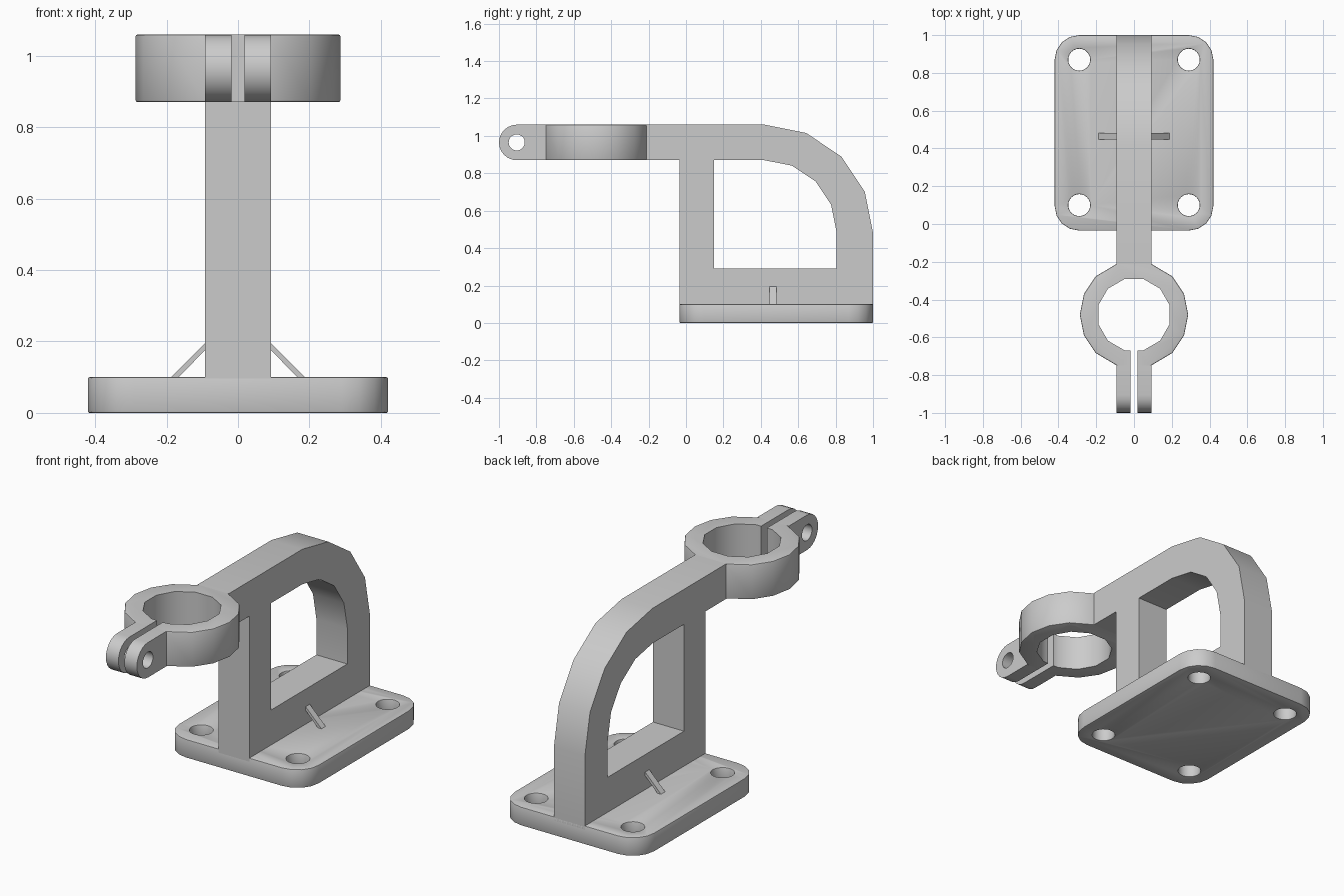
import bpy, bmesh
from math import sin, cos, radians, pi, hypot

cube = bpy.data.objects.get("Cube")
if cube:
    bpy.data.objects.remove(cube)

grey = bpy.data.materials.new("plain grey")
grey.use_nodes = True
grey.diffuse_color = (0.6, 0.6, 0.6, 1)
grey.node_tree.nodes["Principled BSDF"].inputs["Base Color"].default_value = (0.6, 0.6, 0.6, 1)

HALF = 0.093            # half thickness of the frame
LOW, TOP = 0.87, 1.06   # height range of the arm and clamp
RING_Y = -0.48
FRONT = -0.035

PLANES = {
    "xy": lambda a, b, c: (a, b, c),
    "yz": lambda a, b, c: (c, a, b),
    "xz": lambda a, b, c: (a, c, b),
}


def arc(cx, cy, r, start, end, steps):
    angles = [radians(start + (end - start) * i / steps) for i in range(steps + 1)]
    return [(cx + r * cos(t), cy + r * sin(t)) for t in angles]


def prism(name, points, plane, lo, hi):
    """Extrude a flat outline between two positions on the remaining axis."""
    place = PLANES[plane]
    bm = bmesh.new()
    face = bm.faces.new([bm.verts.new(place(a, b, lo)) for a, b in points])
    moved = bmesh.ops.extrude_face_region(bm, geom=[face])["geom"]
    shift = place(0, 0, hi - lo)
    bmesh.ops.translate(bm, vec=shift, verts=[v for v in moved if isinstance(v, bmesh.types.BMVert)])
    bmesh.ops.recalc_face_normals(bm, faces=bm.faces)
    mesh = bpy.data.meshes.new(name)
    bm.to_mesh(mesh)
    bm.free()
    mesh.materials.append(grey)
    obj = bpy.data.objects.new(name, mesh)
    bpy.context.collection.objects.link(obj)
    return obj


def activate(obj):
    bpy.ops.object.select_all(action="DESELECT")
    obj.select_set(True)
    bpy.context.view_layer.objects.active = obj


def cut(obj, cutter):
    mod = obj.modifiers.new("cut", "BOOLEAN")
    mod.operation = "DIFFERENCE"
    mod.solver = "EXACT"
    mod.object = cutter
    activate(obj)
    bpy.ops.object.modifier_apply(modifier=mod.name)
    bpy.data.objects.remove(cutter)


def smooth(obj):
    activate(obj)
    bpy.ops.object.shade_smooth_by_angle(angle=radians(35))


# Base plate with rounded corners and four bolt holes
r, w = 0.13, 0.42
outline = (arc(w - r, 1 - r, r, 0, 90, 4) + arc(r - w, 1 - r, r, 90, 180, 4)
           + arc(r - w, FRONT + r, r, 180, 270, 4) + arc(w - r, FRONT + r, r, 270, 360, 4))
base = prism("base_plate", outline, "xy", 0, 0.1)
for x in (-0.29, 0.29):
    for y in (0.1, 0.87):
        cut(base, prism("hole_cutter", arc(x, y, 0.058, 0, 345, 23), "xy", -0.1, 0.2))
bevel = base.modifiers.new("soft edges", "BEVEL")
bevel.width = 0.006
bevel.segments = 2
bevel.limit_method = "ANGLE"
bevel.angle_limit = radians(40)
activate(base)
bpy.ops.object.modifier_apply(modifier=bevel.name)
smooth(base)

# Upright frame with a curved back and the arm reaching forward
ARM_END = RING_Y + 0.267
outer = ([(FRONT, 0.08), (1, 0.08)] + arc(0.42, 0.48, 0.58, 0, 90, 4)
         + [(ARM_END, TOP), (ARM_END, LOW), (FRONT, LOW)])
inner = [(0.15, 0.29), (0.805, 0.29)] + arc(0.42, 0.485, 0.385, 0, 90, 4) + [(0.15, LOW)]
frame = prism("frame_and_arm", outer, "yz", -HALF, HALF)
cut(frame, prism("window_cutter", inner, "yz", -0.3, 0.3))
smooth(frame)

# Split clamp ring, drawn as one C-shaped outline
GAP = 0.018
NECK = 0.268
outside = ([(HALF, RING_Y + NECK)] + arc(0, RING_Y, 0.287, 45, -45, 4)
           + [(HALF, RING_Y - NECK), (GAP, RING_Y - NECK)])
inside = [(GAP, RING_Y - 0.19)] + arc(0, RING_Y, 0.195, -75, 75, 5)
right_half = outside + inside
left_half = [(-x, y) for x, y in right_half]
n = len(outside)
ring_outline = outside + inside + left_half[n:][::-1] + left_half[:n][::-1]
ring = prism("clamp_ring", ring_outline, "xy", LOW, TOP)
bm = bmesh.new()
bm.from_mesh(ring.data)
rim = [e for e in bm.edges
       if abs(e.verts[0].co.z - e.verts[1].co.z) < 0.01
       and all(hypot(v.co.x, v.co.y - RING_Y) > 0.28 and abs(v.co.x) > HALF - 0.01 for v in e.verts)
       and e.verts[0].co.x * e.verts[1].co.x > 0]
bmesh.ops.bevel(bm, geom=rim, offset=0.006, segments=2, profile=0.5, affect="EDGES")
bm.to_mesh(ring.data)
bm.free()
smooth(ring)

# Pair of rounded clamp lugs with a bolt hole
MID = (LOW + TOP) / 2
LUG_Y = -0.905
lug_shape = [(RING_Y - NECK, LOW), (RING_Y - NECK, TOP)] + arc(LUG_Y, MID, 0.095, 90, 270, 12)
for side, lo, hi in (("left", GAP, HALF), ("right", -HALF, -GAP)):
    lug = prism(side + "_clamp_lug", lug_shape, "yz", lo, hi)
    cut(lug, prism("bolt_cutter", arc(LUG_Y, MID, 0.043, 0, 342, 19), "yz", -0.3, 0.3))
    smooth(lug)

# Small diagonal braces on each side of the frame
for side, s in (("left", 1), ("right", -1)):
    strip = [(s * 0.19, 0.098), (s * 0.168, 0.098), (s * 0.09, 0.178), (s * 0.09, 0.198)]
    prism(side + "_brace", strip, "xz", 0.447, 0.483)
